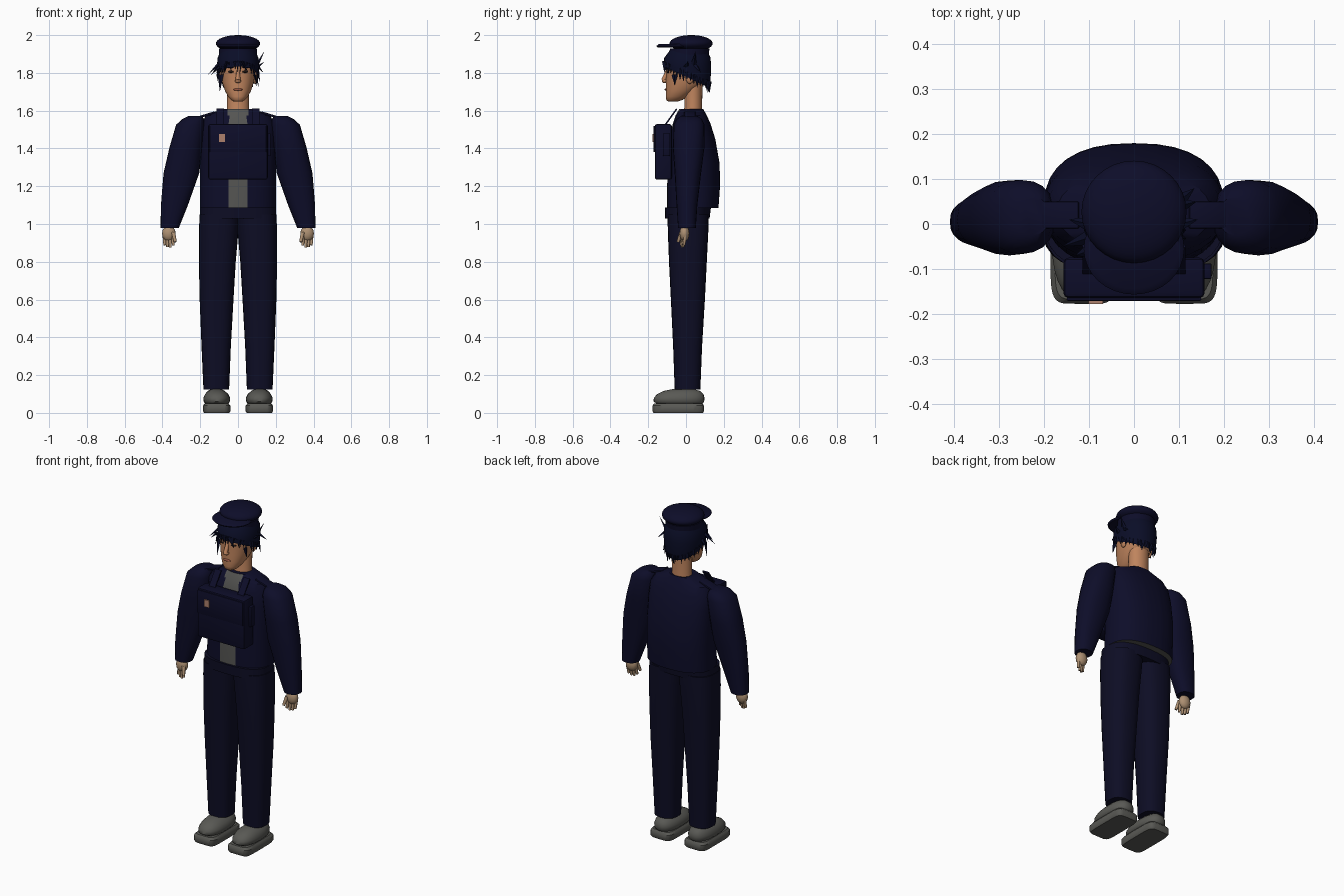
import bpy, bmesh, random
from math import cos, sin, tau, pi, copysign
from mathutils import Matrix, Vector

random.seed(4)
cube = bpy.data.objects.get("Cube")
if cube:
    bpy.data.objects.remove(cube, do_unlink=True)


def material(name, r, g, b):
    m = bpy.data.materials.new(name)
    m.use_nodes = True
    m.diffuse_color = (r, g, b, 1)
    m.node_tree.nodes["Principled BSDF"].inputs["Base Color"].default_value = (r, g, b, 1)
    return m


NAVY = material("navy cloth", .004, .004, .022)
TROUSER = material("trouser navy", .004, .004, .018)
HAIR = material("blue black hair", .003, .004, .02)
GREY = material("shoe grey", .10, .10, .09)
SHIRT = material("shirt grey", .09, .09, .085)
FACE = material("face skin", .52, .23, .11)
HAND = material("hand skin", .42, .28, .17)
LIP = material("lip", .33, .10, .06)
EYE = material("eye dark", .02, .012, .01)
BADGE = material("badge tan", .42, .22, .15)


def finish(name, bm, *mats, angle=40):
    bmesh.ops.recalc_face_normals(bm, faces=bm.faces)
    me = bpy.data.meshes.new(name)
    bm.to_mesh(me)
    bm.free()
    ob = bpy.data.objects.new(name, me)
    bpy.context.collection.objects.link(ob)
    for m in mats:
        me.materials.append(m)
    bpy.ops.object.select_all(action='DESELECT')
    ob.select_set(True)
    bpy.context.view_layer.objects.active = ob
    bpy.ops.object.shade_smooth_by_angle(angle=angle * pi / 180)
    return ob


def loft(rings, n=32, power=2.0):
    """Stack of rings, each (z, x_min, x_max, y_min, y_max)."""
    bm = bmesh.new()
    loops = []
    for z, x0, x1, y0, y1 in rings:
        loop = []
        for i in range(n):
            c, s = cos(tau * i / n), sin(tau * i / n)
            px = copysign(abs(c) ** (2 / power), c)
            py = copysign(abs(s) ** (2 / power), s)
            loop.append(bm.verts.new(((x0 + x1) / 2 + px * (x1 - x0) / 2,
                                      (y0 + y1) / 2 + py * (y1 - y0) / 2, z)))
        loops.append(loop)
    for a, b in zip(loops, loops[1:]):
        for i in range(n):
            bm.faces.new((a[i], a[(i + 1) % n], b[(i + 1) % n], b[i]))
    bm.faces.new(loops[0])
    bm.faces.new(loops[-1])
    return bm


def ball(bm, center, radii, seg=24, rot=Matrix()):
    m = Matrix.Translation(center) @ rot @ Matrix.Diagonal((*radii, 1))
    bmesh.ops.create_uvsphere(bm, u_segments=seg, v_segments=seg // 2, radius=1, matrix=m)


def spike(bm, root, tip, width, tip_width=0.0, seg=4, flat=1.0):
    root, tip = Vector(root), Vector(tip)
    d = tip - root
    m = (Matrix.Translation((root + tip) / 2) @ d.to_track_quat('Z', 'Y').to_matrix().to_4x4()
         @ Matrix.Diagonal((1, flat, 1, 1)))
    bmesh.ops.create_cone(bm, cap_ends=True, segments=seg, radius1=width,
                          radius2=tip_width, depth=d.length, matrix=m)


def box(name, center, size, mat, bevel=.01, rot=Matrix()):
    bm = bmesh.new()
    bmesh.ops.create_cube(bm, size=1, matrix=Matrix.Translation(center) @ rot @ Matrix.Diagonal((*size, 1)))
    if bevel:
        bmesh.ops.bevel(bm, geom=bm.edges[:], offset=bevel, segments=2, affect='EDGES', profile=.5)
    return finish(name, bm, mat)


# Jacket: open strip down the front and underside show the shirt
bm = loft([(1.085, -.2, .2, -.10, .172), (1.2, -.2, .2, -.10, .18), (1.32, -.2, .2, -.095, .178),
           (1.45, -.2, .2, -.085, .155), (1.53, -.195, .195, -.07, .13),
           (1.575, -.17, .17, -.055, .11), (1.61, -.08, .08, -.035, .09)], power=2.4)
for x in (-.055, .055):
    bmesh.ops.bisect_plane(bm, geom=bm.verts[:] + bm.edges[:] + bm.faces[:],
                           plane_co=(x, 0, 0), plane_no=(1, 0, 0))
for f in bm.faces:
    c = f.calc_center_median()
    f.normal_update()
    strip = abs(c.x) < .05 and c.y < -.02 and abs(f.normal.z) < .95
    f.material_index = int(strip or c.z < 1.09)
finish("jacket", bm, NAVY, SHIRT, angle=30)

# Chest pack, flap, badge and side pocket
box("chest_pack", (0, -.12, 1.382), (.315, .09, .295), NAVY, .012)
box("pack_flap", (0, -.167, 1.45), (.30, .008, .14), NAVY, .003)
box("badge", (-.085, -.174, 1.455), (.032, .008, .042), BADGE, 0)
box("pack_side_pocket", (.163, -.105, 1.42), (.02, .035, .12), NAVY, .004)

# Trousers
finish("waistband", loft([(1.03, -.2, .2, -.11, .125), (1.088, -.2, .2, -.112, .132)], power=2.6), TROUSER)

for s, side in ((-1, "right"), (1, "left")):
    def mirrored(rings):
        return [(z, *sorted((s * a, s * b)), c, d) for z, a, b, c, d in rings]

    # Trouser leg
    finish(side + "_trouser_leg", loft(mirrored([
        (.125, .047, .183, -.06, .076), (.35, .038, .193, -.068, .085), (.6, .024, .203, -.08, .1),
        (.8, .012, .207, -.09, .11), (.96, -.002, .207, -.096, .118),
        (1.05, -.01, .203, -.098, .12)]), 24, 2.5), TROUSER)

    # Shoe: flat rounded sole and domed upper
    finish(side + "_sole", loft(mirrored([
        (0, .046, .18, -.172, .09), (.01, .04, .186, -.178, .096), (.038, .04, .186, -.178, .096),
        (.05, .05, .176, -.168, .086)]), 32, 6), GREY)
    finish(side + "_shoe_upper", loft(mirrored([
        (.045, .055, .17, -.15, .085), (.06, .043, .182, -.172, .096), (.08, .042, .183, -.17, .098),
        (.1, .052, .174, -.152, .092), (.116, .07, .16, -.12, .075),
        (.126, .09, .14, -.07, .04)]), 28, 2.4), GREY, angle=60)

    # Sleeve
    finish(side + "_sleeve", loft(mirrored([
        (.98, .313, .41, -.042, .052), (1.1, .265, .408, -.05, .06), (1.27, .205, .394, -.06, .08),
        (1.4, .19, .364, -.07, .097), (1.525, .175, .328, -.066, .098),
        (1.555, .18, .295, -.05, .085), (1.572, .19, .262, -.025, .06)]), 20, 2.3), NAVY)

    # Shoulder tab and pack strap
    box(side + "_shoulder_tab", (s * .165, .02, 1.578), (.09, .06, .012), NAVY, .004,
        Matrix.Rotation(s * .3, 4, 'Y'))
    box(side + "_pack_strap", (s * .095, -.083, 1.562), (.04, .008, .115), NAVY, 0,
        Matrix.Rotation(-.62, 4, 'X'))

    # Hand
    bm = bmesh.new()
    ball(bm, (s * .366, -.008, .95), (.036, .026, .042), 16)
    for i in range(4):
        x, y = .345 + i * .015, -.018 + i * .005
        z = .872 + abs(i - 1.4) * .01
        spike(bm, (s * x, y, .94), (s * (x - .002), y - .008, z), .010, .007, 8)
    spike(bm, (s * .343, -.025, .955), (s * .332, -.042, .905), .011, .008, 8)
    finish(side + "_hand", bm, HAND, angle=60)

    # Ear, eye and brow
    bm = bmesh.new()
    ball(bm, (s * .09, .02, 1.775), (.012, .022, .034), 12)
    finish(side + "_ear", bm, FACE, angle=60)
    bm = bmesh.new()
    ball(bm, (s * .038, -.096, 1.806), (.016, .006, .006), 12, Matrix.Rotation(s * .4, 4, 'Z'))
    finish(side + "_eye", bm, EYE, angle=60)
    bm = bmesh.new()
    ball(bm, (s * .04, -.097, 1.83), (.022, .006, .004), 12, Matrix.Rotation(s * .4, 4, 'Z'))
    finish(side + "_brow", bm, HAIR, angle=60)

# Head and neck
finish("neck", loft([(1.57, -.063, .063, -.02, .09), (1.62, -.058, .058, -.008, .085),
                     (1.75, -.06, .06, -.01, .088)], 24), FACE)
finish("head", loft([(1.648, -.022, .022, -.094, -.045), (1.656, -.036, .036, -.104, -.02),
                     (1.675, -.053, .053, -.107, .01), (1.705, -.069, .069, -.106, .05),
                     (1.75, -.084, .084, -.107, .1), (1.8, -.092, .092, -.104, .115),
                     (1.85, -.094, .094, -.108, .115), (1.9, -.08, .08, -.09, .1)], 32, 2.2), FACE, angle=60)
bm = bmesh.new()
spike(bm, (0, -.098, 1.815), (0, -.118, 1.76), .008, .014, 8)
ball(bm, (0, -.112, 1.757), (.017, .016, .011), 12)
finish("nose", bm, FACE, angle=60)
bm = bmesh.new()
ball(bm, (0, -.104, 1.712), (.025, .009, .007), 12)
finish("mouth", bm, LIP, angle=60)

# Hair shell, trimmed along a line that drops to the nape
bm = loft([(1.69, -.085, .085, -.08, .115), (1.76, -.103, .103, -.11, .13), (1.83, -.112, .112, -.118, .133),
           (1.88, -.108, .108, -.115, .13), (1.92, -.09, .09, -.085, .11)], 32, 2.1)
bmesh.ops.bisect_plane(bm, geom=bm.verts[:] + bm.edges[:] + bm.faces[:], plane_co=(0, -.12, 1.835),
                       plane_no=(0, .46, 1), clear_inner=True)
finish("hair", bm, HAIR)

# Ragged locks around the hairline and loose tufts at the sides
bm = bmesh.new()
for i in range(40):
    a = tau * i / 40
    x, y = .106 * cos(a), .005 + .118 * sin(a)
    z = 1.835 - .46 * (y + .12)
    spike(bm, (x, y, z + .03), (x * 1.04 + random.uniform(-.015, .015), y * 1.02,
                                z - random.uniform(.01, .035)), .014, 0, 4, .5)
for root, tip in (((-.1, -.03, 1.85), (-.16, -.05, 1.79)), ((-.1, .0, 1.84), (-.145, .01, 1.785)),
                  ((-.1, -.06, 1.83), (-.13, -.07, 1.80)), ((.1, .04, 1.84), (.14, .05, 1.915)),
                  ((.1, .0, 1.83), (.142, .01, 1.86)), ((.1, .05, 1.84), (.135, .08, 1.8)),
                  ((-.092, -.05, 1.79), (-.096, -.06, 1.70)), ((.09, -.06, 1.79), (.1, -.06, 1.735)),
                  ((.02, -.11, 1.86), (.055, -.115, 1.80)), ((-.06, -.1, 1.86), (-.08, -.1, 1.78))):
    spike(bm, root, tip, .017, 0, 4, .5)
finish("hair_locks", bm, HAIR)

# Peaked cap
finish("cap_band", loft([(1.885, -.1, .1, -.09, .118), (1.93, -.102, .102, -.085, .125)]), NAVY)
bm = bmesh.new()
ball(bm, (0, .027, 1.956), (.117, .114, .044), 32)
finish("cap_crown", bm, NAVY, angle=60)
finish("cap_peak", loft([(1.934, -.105, .105, -.15, .04), (1.942, -.112, .112, -.157, .045),
                         (1.952, -.1, .1, -.145, .04)]), NAVY)
